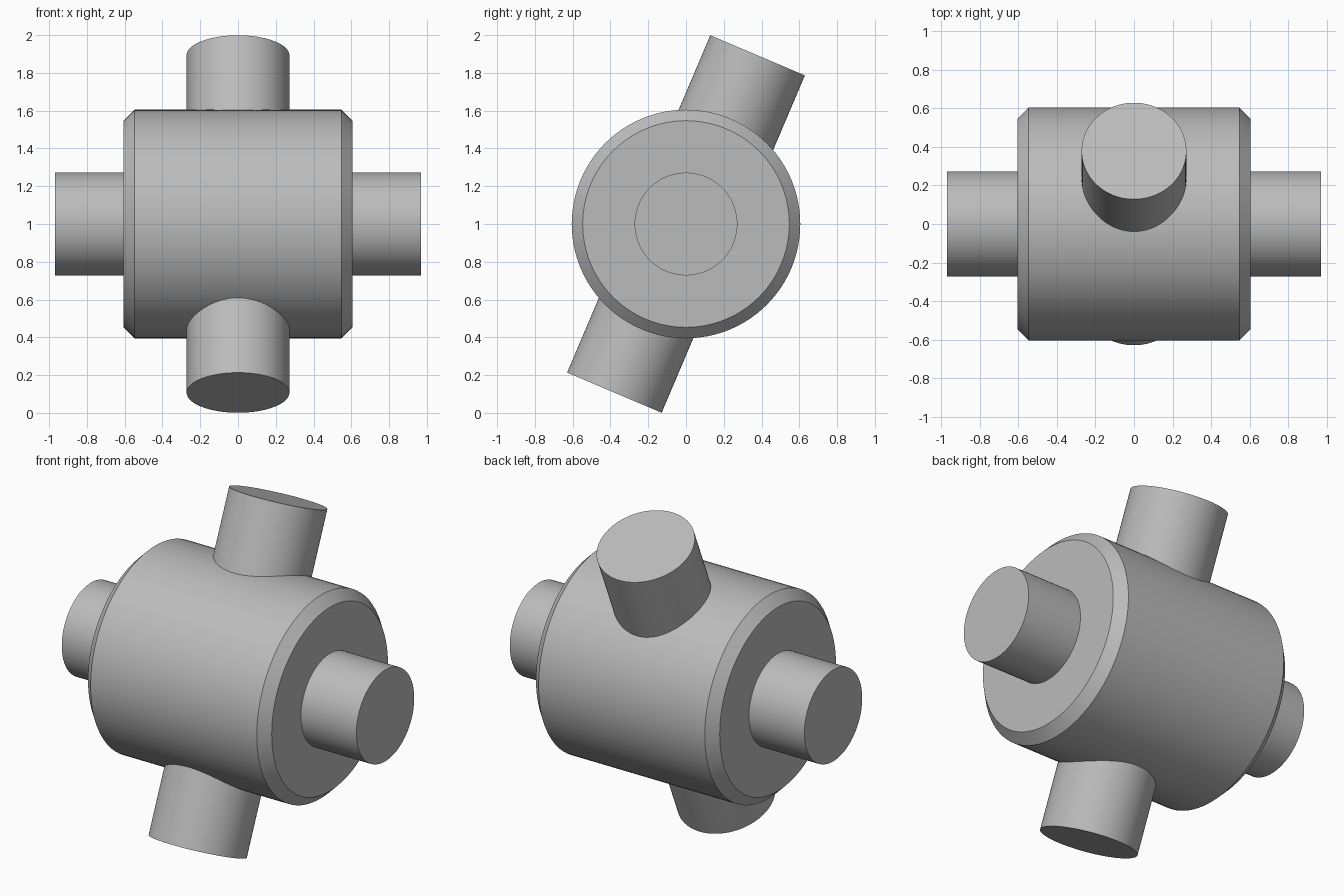
import bpy
import math

SEGMENTS = 96
CENTRE = (0, 0, 1)

cube = bpy.data.objects.get("Cube")
if cube:
    bpy.data.objects.remove(cube, do_unlink=True)

# Single grey finish
grey = bpy.data.materials.new("plain_grey")
grey.use_nodes = True
colour = (0.5, 0.5, 0.5, 1)
grey.diffuse_color = colour
grey.node_tree.nodes["Principled BSDF"].inputs["Base Color"].default_value = colour


def add_cylinder(name, radius, length, rotation, chamfer=0):
    bpy.ops.mesh.primitive_cylinder_add(
        vertices=SEGMENTS, radius=radius, depth=length,
        location=CENTRE, rotation=rotation)
    obj = bpy.context.object
    obj.name = name
    obj.data.materials.append(grey)
    if chamfer:
        bevel = obj.modifiers.new("chamfer", "BEVEL")
        bevel.width = chamfer
        bevel.segments = 1
        bevel.limit_method = "ANGLE"
        bevel.angle_limit = math.radians(40)
        bpy.ops.object.modifier_apply(modifier=bevel.name)
    bpy.ops.object.shade_smooth_by_angle(angle=math.radians(30))
    return obj


along_x = (0, math.pi / 2, 0)
tilted_back = (math.radians(-23), 0, 0)

# Chamfered drum
add_cylinder("drum_body", 0.605, 1.21, along_x, chamfer=0.058)

# Shaft along the drum axis, showing at both ends
add_cylinder("axial_shaft", 0.272, 1.94, along_x)

# Leaning shaft crossing the drum
add_cylinder("cross_shaft", 0.272, 1.94, tilted_back)
